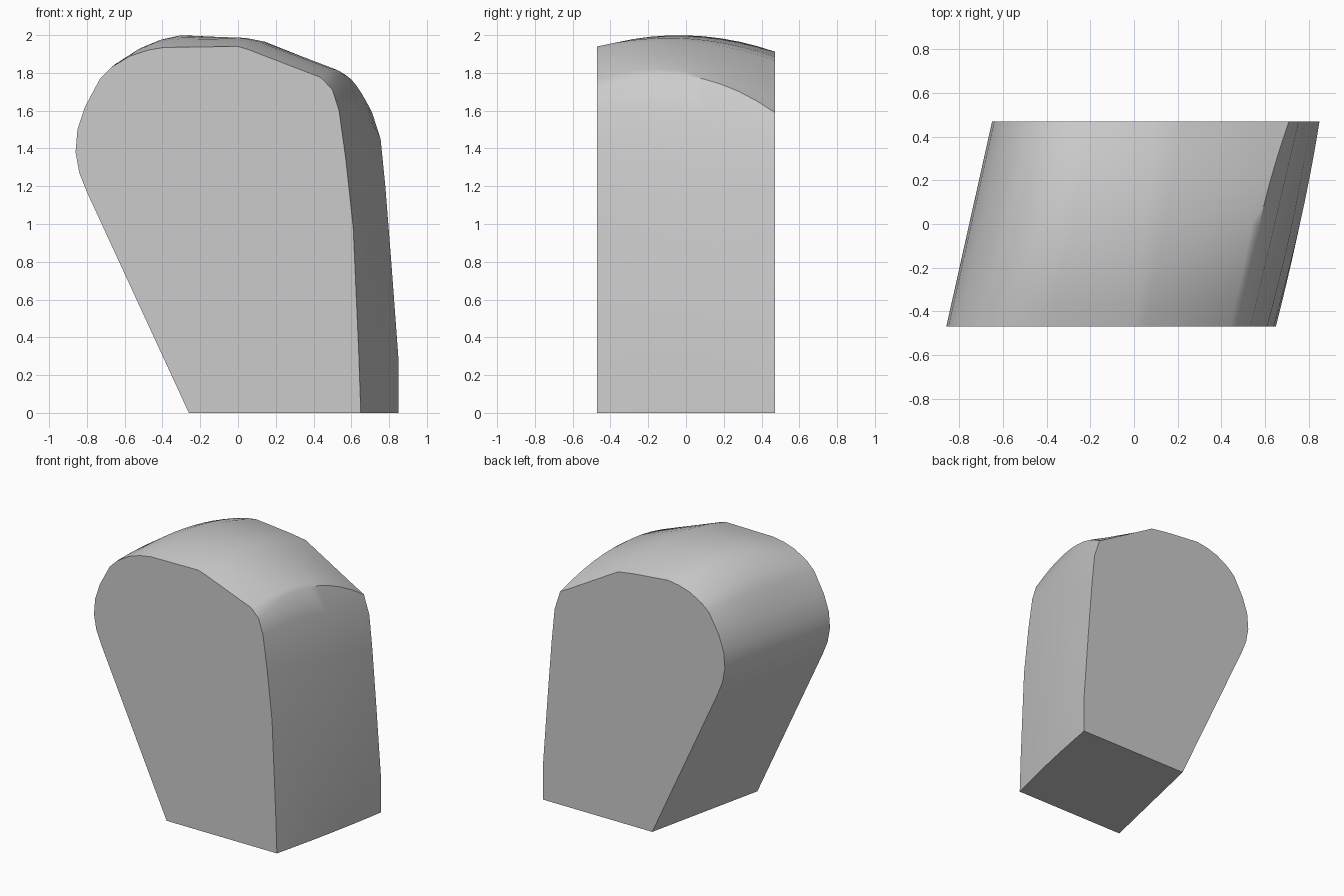
import bpy
import bmesh
import math

if "Cube" in bpy.data.objects:
    bpy.data.objects.remove(bpy.data.objects["Cube"], do_unlink=True)

HALF_DEPTH = 0.47
SHEAR = 0.21
STEPS = 10

# Rounded side: front x, front z, crown height halfway back
rounded = [
    (-0.26, 0, 0), (-0.8, 1.17, 0), (-0.84, 1.27, 0), (-0.86, 1.38, 0),
    (-0.85, 1.5, 0), (-0.81, 1.62, 0.01), (-0.73, 1.77, 0.03),
    (-0.67, 1.83, 0.05), (-0.57, 1.89, 0.06), (-0.48, 1.92, 0.07),
    (-0.39, 1.935, 0.075),
]
# Upright side: front x, z, back x, z, then bulge in x and z halfway back
upright = [
    (0, 1.94, 0.1, 1.885, 0, 0.07), (0.05, 1.925, 0.23, 1.866, 0, 0.07),
    (0.44, 1.775, 0.62, 1.64, 0.01, 0.1),
    (0.5, 1.71, 0.71, 1.59, -0.03, 0.135),
    (0.535, 1.6, 0.755, 1.45, 0, 0.08), (0.57, 1.35, 0.78, 1.2, 0.01, 0),
    (0.61, 0.98, 0.81, 0.82, 0.015, 0), (0.64, 0.3, 0.85, 0.28, 0.015, 0),
    (0.65, 0, 0.85, 0, 0.01, 0),
]
profile = [(x, z, x + SHEAR, z - 0.3 * rise, 0, rise)
           for x, z, rise in rounded] + upright


def section(bm, t):
    """One cross-section, blended from the front to the back profile."""
    crown = 1 - (2 * t - 1) ** 2
    y = HALF_DEPTH * (2 * t - 1)
    return [bm.verts.new((fx + (bx - fx) * t + dx * crown, y,
                          fz + (bz - fz) * t + dz * crown))
            for fx, fz, bx, bz, dx, dz in profile]


# Loft the block through the sections and close both ends
bm = bmesh.new()
rings = [section(bm, i / STEPS) for i in range(STEPS + 1)]
count = len(profile)
for near, far in zip(rings, rings[1:]):
    for i in range(count):
        j = (i + 1) % count
        bm.faces.new((near[i], near[j], far[j], far[i]))
bm.faces.new(rings[0])
bm.faces.new(rings[-1])
bmesh.ops.recalc_face_normals(bm, faces=bm.faces)

mesh = bpy.data.meshes.new("crowned_block")
bm.to_mesh(mesh)
bm.free()
block = bpy.data.objects.new("crowned_block", mesh)
bpy.context.collection.objects.link(block)

# Plain grey material
grey = bpy.data.materials.new("plain_grey")
grey.use_nodes = True
color = (0.6, 0.6, 0.6, 1)
grey.diffuse_color = color
grey.node_tree.nodes["Principled BSDF"].inputs["Base Color"].default_value = color
mesh.materials.append(grey)

# Smooth surface with sharp end caps and base
bpy.context.view_layer.objects.active = block
block.select_set(True)
bpy.ops.object.shade_smooth_by_angle(angle=math.radians(35))
